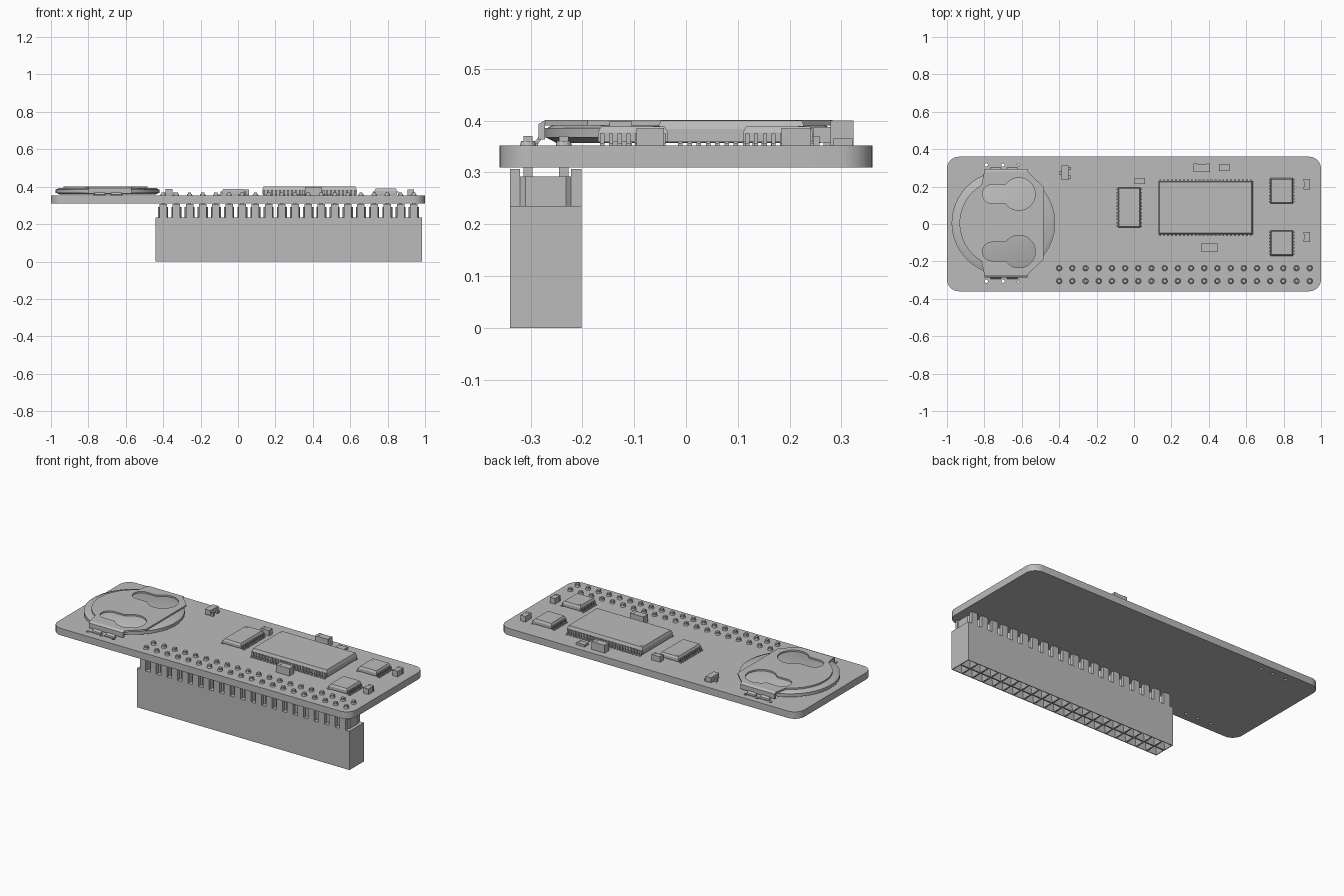
import bpy, bmesh, math
from mathutils import Matrix, Vector

if "Cube" in bpy.data.objects:
    bpy.data.objects.remove(bpy.data.objects["Cube"], do_unlink=True)

grey = bpy.data.materials.new("plain grey")
grey.use_nodes = True
colour = (0.5, 0.5, 0.5, 1)
grey.diffuse_color = colour
grey.node_tree.nodes["Principled BSDF"].inputs["Base Color"].default_value = colour

TOP = 0.352       # upper face of the board
UNDER = 0.31      # lower face of the board
PITCH = 0.0705
COLUMNS = [-0.4 + PITCH * i for i in range(20)]
ROWS = (-0.305, -0.236)


def finish(bm, name, smooth=False):
    bmesh.ops.recalc_face_normals(bm, faces=bm.faces)
    mesh = bpy.data.meshes.new(name)
    bm.to_mesh(mesh)
    bm.free()
    obj = bpy.data.objects.new(name, mesh)
    bpy.context.collection.objects.link(obj)
    mesh.materials.append(grey)
    if smooth:
        bpy.ops.object.select_all(action="DESELECT")
        obj.select_set(True)
        bpy.context.view_layer.objects.active = obj
        bpy.ops.object.shade_smooth_by_angle(angle=math.radians(35))
    return obj


def box(bm, x0, x1, y0, y1, z0, z1):
    centre = Vector((x0 + x1, y0 + y1, z0 + z1)) / 2
    size = (abs(x1 - x0), abs(y1 - y0), abs(z1 - z0), 1)
    return bmesh.ops.create_cube(bm, size=1, matrix=Matrix.Translation(centre) @ Matrix.Diagonal(size))["verts"]


def cylinder(bm, x, y, z0, z1, r, r_top=None, sides=12):
    bmesh.ops.create_cone(bm, cap_ends=True, segments=sides, radius1=r,
                          radius2=r if r_top is None else r_top, depth=z1 - z0,
                          matrix=Matrix.Translation((x, y, (z0 + z1) / 2)))


def prism(bm, outline, z0, z1):
    base = bm.faces.new([bm.verts.new((x, y, z0)) for x, y in outline])
    new = bmesh.ops.extrude_face_region(bm, geom=[base])["geom"]
    bmesh.ops.translate(bm, vec=(0, 0, z1 - z0), verts=[v for v in new if isinstance(v, bmesh.types.BMVert)])


def arc(cx, cy, r, start, end, steps):
    angles = [math.radians(start + (end - start) * i / steps) for i in range(steps + 1)]
    return [(cx + r * math.cos(a), cy + r * math.sin(a)) for a in angles]


def cut(target, cutter):
    cutter.hide_render = True
    cutter.hide_viewport = True
    mod = target.modifiers.new("openings", "BOOLEAN")
    mod.operation = "DIFFERENCE"
    mod.solver = "EXACT"
    mod.object = cutter


# Circuit board with rounded corners and locating holes
bm = bmesh.new()
outline = []
for sx, sy, start in ((1, 1, 0), (-1, 1, 90), (-1, -1, 180), (1, -1, 270)):
    outline += arc(sx * 0.935, sy * 0.295, 0.065, start, start + 90, 8)
prism(bm, outline, UNDER, TOP)
board = finish(bm, "circuit_board", True)
bm = bmesh.new()
for x in (-0.79, -0.7, -0.62):
    for y in (-0.306, 0.316):
        cylinder(bm, x, y, UNDER - 0.1, TOP + 0.1, 0.009)
cut(board, finish(bm, "board_hole_cutter"))

# Socket housing with a funnel opening under every pin
bm = bmesh.new()
x0, x1, y0, y1, height = -0.44, 0.985, -0.34, -0.202, 0.235
step_x, step_y = (x1 - x0) / 20, (y1 - y0) / 2
grid = [[bm.verts.new((x0 + i * step_x, y0 + j * step_y, 0)) for j in range(3)] for i in range(21)]
openings = [bm.faces.new((grid[i][j], grid[i][j + 1], grid[i + 1][j + 1], grid[i + 1][j]))
            for i in range(20) for j in range(2)]
rim = [e for e in bm.edges if e.is_boundary]
walls = bmesh.ops.extrude_edge_only(bm, edges=rim)["geom"]
bmesh.ops.translate(bm, vec=(0, 0, height), verts=[v for v in walls if isinstance(v, bmesh.types.BMVert)])
bmesh.ops.contextual_create(bm, geom=[e for e in walls if isinstance(e, bmesh.types.BMEdge) and e.is_boundary])
bmesh.ops.recalc_face_normals(bm, faces=bm.faces)
for thickness, depth in ((0.006, 0), (0.016, -0.03), (0.001, -0.12)):
    bmesh.ops.inset_individual(bm, faces=openings, thickness=thickness, depth=depth)
finish(bm, "socket_housing")

# Ribs and chamfered cores on the housing
bm = bmesh.new()
for x in COLUMNS:
    for a, b in ((-0.34, -0.32), (-0.222, -0.202)):
        box(bm, x - 0.02, x + 0.02, a, b, height, 0.307)
    prism(bm, [(x - 0.027, -0.31), (x - 0.018, -0.322), (x + 0.018, -0.322), (x + 0.027, -0.31),
               (x + 0.027, -0.232), (x + 0.018, -0.22), (x - 0.018, -0.22), (x - 0.027, -0.232)],
          height, 0.292)
finish(bm, "socket_ribs")

# Header pins with solder collars
bm = bmesh.new()
for x in COLUMNS:
    for y in ROWS:
        box(bm, x - 0.009, x + 0.009, y - 0.009, y + 0.009, 0.285, 0.37)
        cylinder(bm, x, y, TOP - 0.002, 0.361, 0.016, 0.013)
finish(bm, "header_pins")


# Chips: chamfered body with bent leads on two opposite sides
def chip(name, x0, x1, y0, y1, z1, count, along_x, reach=0.017):
    bm = bmesh.new()
    z0 = TOP + 0.007
    middle = z0 + (z1 - z0) * 0.6
    box(bm, x0, x1, y0, y1, z0, middle)
    for v in box(bm, x0, x1, y0, y1, middle, z1):
        if v.co.z > middle + 0.001:
            v.co.x += 0.006 if v.co.x < (x0 + x1) / 2 else -0.006
            v.co.y += 0.006 if v.co.y < (y0 + y1) / 2 else -0.006
    cylinder(bm, x0 + 0.022, y1 - 0.022, z1 - 0.002, z1 + 0.001, 0.007)
    finish(bm, name + "_body")
    bm = bmesh.new()
    start, end = (x0, x1) if along_x else (y0, y1)
    half = (end - start) / count * 0.24
    for i in range(count):
        t = start + (end - start) * (i + 0.5) / count
        for edge, side in ((y0, -1), (y1, 1)) if along_x else ((x0, -1), (x1, 1)):
            pieces = ((-0.004, 0.5, middle - 0.007, middle - 0.002),
                      (0.25, 0.5, TOP, middle - 0.002), (0.4, 1, TOP, TOP + 0.005))
            for near, far, low, high in pieces:
                a, b = sorted((edge + side * reach * near, edge + side * reach * far))
                if along_x:
                    box(bm, t - half, t + half, a, b, low, high)
                else:
                    box(bm, a, b, t - half, t + half, low, high)
    finish(bm, name + "_leads")


chip("main_chip", 0.13, 0.635, -0.055, 0.23, 0.4, 24, True)
chip("medium_chip", -0.085, 0.035, -0.02, 0.195, 0.387, 12, False)
chip("rear_small_chip", 0.73, 0.85, 0.11, 0.245, 0.389, 8, False)
chip("front_small_chip", 0.73, 0.85, -0.17, -0.035, 0.389, 8, False)

# Small transistor with three legs
bm = bmesh.new()
box(bm, -0.387, -0.35, 0.235, 0.312, TOP + 0.006, 0.388)
for a, b, y in ((-0.4, -0.385, 0.273), (-0.352, -0.338, 0.25), (-0.352, -0.338, 0.297)):
    box(bm, a, b, y - 0.008, y + 0.008, TOP, 0.37)
finish(bm, "transistor")

# Surface mounted blocks, each with slightly larger end caps
blocks = ((0.32, 0.405, 0.28, 0.322, 0.4), (0.455, 0.51, 0.285, 0.32, 0.366),
          (0.36, 0.448, -0.147, -0.105, 0.398), (0.003, 0.058, 0.215, 0.245, 0.386),
          (0.908, 0.94, 0.185, 0.24, 0.386), (0.908, 0.94, -0.095, -0.043, 0.386))
for number, (x0, x1, y0, y1, z) in enumerate(blocks, 1):
    bm = bmesh.new()
    box(bm, x0, x1, y0, y1, TOP, z - 0.001)
    e = 0.001
    if x1 - x0 > y1 - y0:
        cap = (x1 - x0) * 0.2
        for a, b in ((x0, x0 + cap), (x1 - cap, x1)):
            box(bm, a - e, b + e, y0 - e, y1 + e, TOP, z)
    else:
        cap = (y1 - y0) * 0.2
        for a, b in ((y0, y0 + cap), (y1 - cap, y1)):
            box(bm, x0 - e, x1 + e, a - e, b + e, TOP, z)
    finish(bm, "small_component_%d" % number)

# Coin battery with a stepped rim
CX, CY = -0.698, 0.005
bm = bmesh.new()
cylinder(bm, CX, CY, 0.357, 0.367, 0.255, 0.274, 64)
cylinder(bm, CX, CY, 0.367, 0.386, 0.277, sides=64)
cylinder(bm, CX, CY, 0.386, 0.392, 0.272, 0.262, 64)
finish(bm, "coin_battery", True)

# Battery clip: top plate, folded sides and feet
bm = bmesh.new()
prism(bm, [(-0.8, 0.282), (-0.57, 0.282), (-0.485, 0.2), (-0.485, -0.19), (-0.57, -0.272), (-0.8, -0.272)]
      + arc(CX, CY, 0.235, 240, 120, 16), 0.391, 0.401)
clip = finish(bm, "clip_plate")
bm = bmesh.new()
for y in (0.16, -0.147):
    prism(bm, arc(-0.615, y, 0.087, -145, 145, 24) + arc(-0.76, y, 0.05, 90, 270, 10), 0.38, 0.42)
cut(clip, finish(bm, "clip_slot_cutter"))

bm = bmesh.new()
for side in (-1, 1):
    y = CY + side * 0.277
    for v in box(bm, -0.8, -0.57, y, y + side * 0.013, 0.364, 0.401):
        if v.co.z > 0.4 and abs(v.co.y - CY) > 0.28:
            v.co.z -= 0.008
    for x in (-0.74, -0.65):
        for v in box(bm, x - 0.028, x + 0.028, y + side * 0.004, y + side * 0.013, TOP, 0.368):
            if v.co.z < 0.36:
                v.co.y += side * 0.012
        box(bm, x - 0.032, x + 0.032, y + side * 0.014, y + side * 0.036, TOP, TOP + 0.005)
finish(bm, "clip_sides_and_feet")
